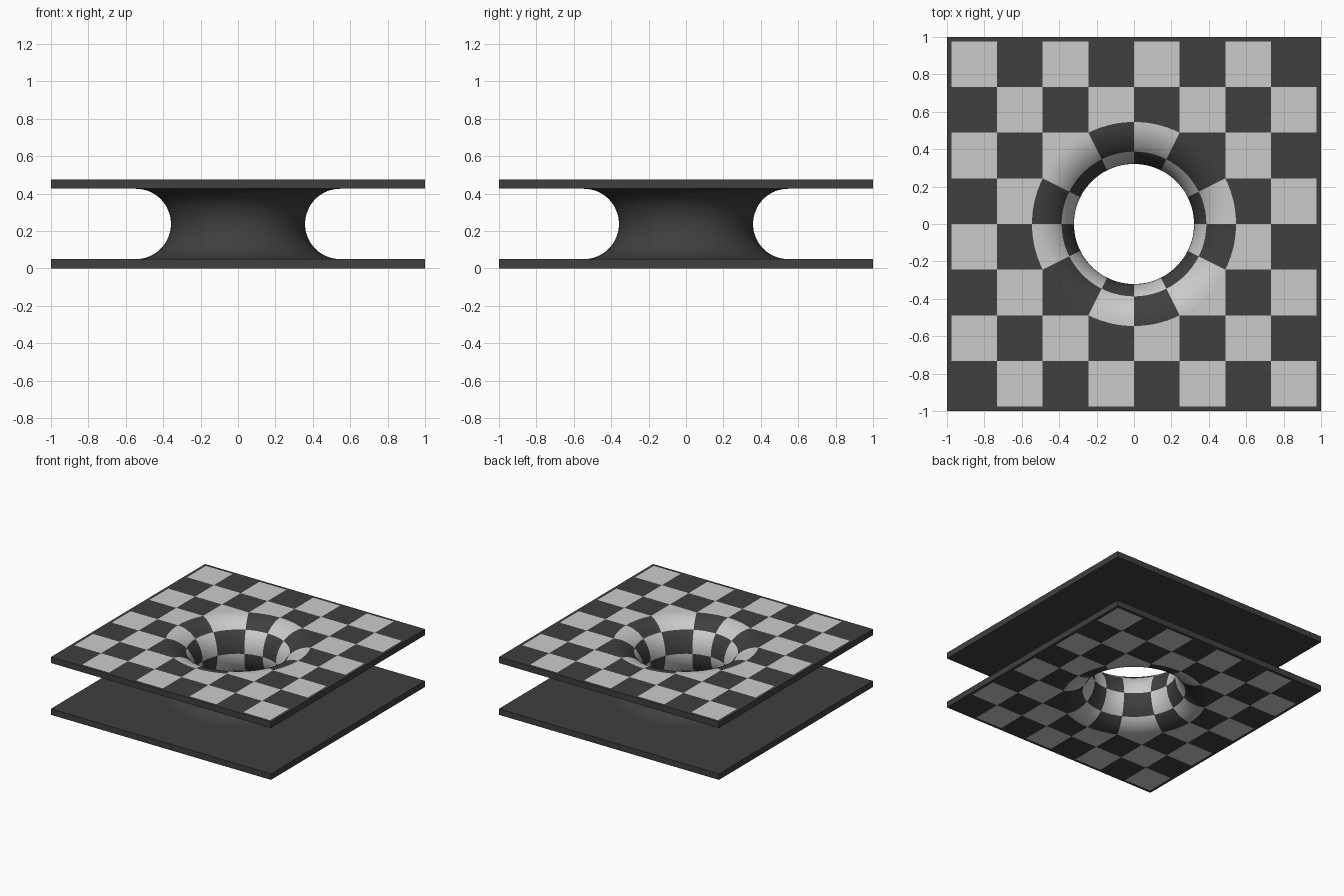
import bpy, bmesh
from math import pi, sin, cos, atan2

if "Cube" in bpy.data.objects:
    bpy.data.objects.remove(bpy.data.objects["Cube"])

C = 0.244                 # checker cell size
R = 0.5455                # radius where the flat sheets meet the throat
MID = 0.2375              # height of the throat's waist
A = atan2(1, 2)           # sector boundary angle
SEG = 8                   # segments per curved tile
LIGHT, DARK = 0, 1
LINES = [-1] + [C * (k - 4) for k in range(9)] + [1]

bm = bmesh.new()


def face(points, mat, smooth=False):
    f = bm.faces.new([bm.verts.new(p) for p in points])
    f.material_index = mat
    f.smooth = smooth


def arc(a0, a1):
    return [(R * cos(a0 + (a1 - a0) * k / SEG), R * sin(a0 + (a1 - a0) * k / SEG))
            for k in range(SEG + 1)]


def turn(p, q):
    for _ in range(q):
        p = (-p[1], p[0])
    return p


def sheet(z, parity, checked):
    """Square sheet with a round hole; narrow dark border round the checks."""
    def add(pts, i, j):
        inside = 0 <= i < 8 and 0 <= j < 8
        light = checked and inside and (i + j + parity) % 2
        face([(x, y, z) for x, y in pts], LIGHT if light else DARK)

    for a in range(10):
        for b in range(10):
            i, j = a - 1, b - 1
            hole = 2 <= i <= 5 and 2 <= j <= 5
            bite = (i in (3, 4) and j in (1, 6)) or (j in (3, 4) and i in (1, 6))
            if not hole and not bite:
                x0, x1, y0, y1 = LINES[a], LINES[a + 1], LINES[b], LINES[b + 1]
                add([(x0, y0), (x1, y0), (x1, y1), (x0, y1)], i, j)
    # cells touching the round hole, repeated for each quarter
    for q in range(4):
        pieces = [([(3 * C, 0), (3 * C, C)] + arc(A, 0), (2.5, 0.5)),
                  ([(3 * C, 0), (3 * C, -C)] + arc(-A, 0), (2.5, -0.5)),
                  ([(2 * C, 2 * C)] + arc(pi / 2 - A, A), (1.5, 1.5))]
        for pts, mid in pieces:
            m = turn(mid, q)
            add([turn(p, q) for p in pts], round(m[0] + 3.5), round(m[1] + 3.5))


def throat(rx, rz, checked):
    """Half-round waist: 12 sectors by 4 rings of alternating tiles."""
    for q in range(4):
        for a0, a1, mid in ((-A, 0, (1.5, -0.5)), (0, A, (1.5, 0.5)),
                            (A, pi / 2 - A, (1.5, 1.5))):
            m = turn(mid, q)
            par = round(m[0] + 3.5) + round(m[1] + 3.5)
            dirs = [turn((x / R, y / R), q) for x, y in arc(a0, a1)]
            for n in range(4 * SEG):
                t = [pi * (n + k) / (4 * SEG) for k in (0, 1)]
                (r0, z0), (r1, z1) = [(R - rx * sin(u), MID + rz * cos(u)) for u in t]
                mat = LIGHT if checked and (par + n // SEG) % 2 else DARK
                for (x0, y0), (x1, y1) in zip(dirs, dirs[1:]):
                    face([(x0 * r0, y0 * r0, z0), (x1 * r0, y1 * r0, z0),
                          (x1 * r1, y1 * r1, z1), (x0 * r1, y0 * r1, z1)], mat, True)


# checked outer skin and plain dark inner skin
OUT, INN = 0.2375, 0.188
for half, rx, checked in ((OUT, 0.2245, True), (INN, 0.187, False)):
    sheet(MID + half, 0, checked)
    sheet(MID - half, 1, checked)
    throat(rx, half, checked)

# edge walls of both sheets
for s in (-1, 1):
    for q in range(4):
        for y0, y1 in zip(LINES, LINES[1:]):
            p0, p1 = turn((1, y0), q), turn((1, y1), q)
            face([(*p0, MID + s * INN), (*p1, MID + s * INN),
                  (*p1, MID + s * OUT), (*p0, MID + s * OUT)], DARK)

bmesh.ops.remove_doubles(bm, verts=bm.verts, dist=0.0005)
bmesh.ops.recalc_face_normals(bm, faces=bm.faces)

mesh = bpy.data.meshes.new("checkered_double_sheet")
bm.to_mesh(mesh)
bm.free()
for name, v in (("light_tile", 0.8), ("dark_tile", 0.05)):
    mat = bpy.data.materials.new(name)
    mat.diffuse_color = (v, v, v, 1)
    mat.use_nodes = True
    mat.node_tree.nodes["Principled BSDF"].inputs["Base Color"].default_value = mat.diffuse_color
    mesh.materials.append(mat)
obj = bpy.data.objects.new("checkered_double_sheet", mesh)
bpy.context.collection.objects.link(obj)
